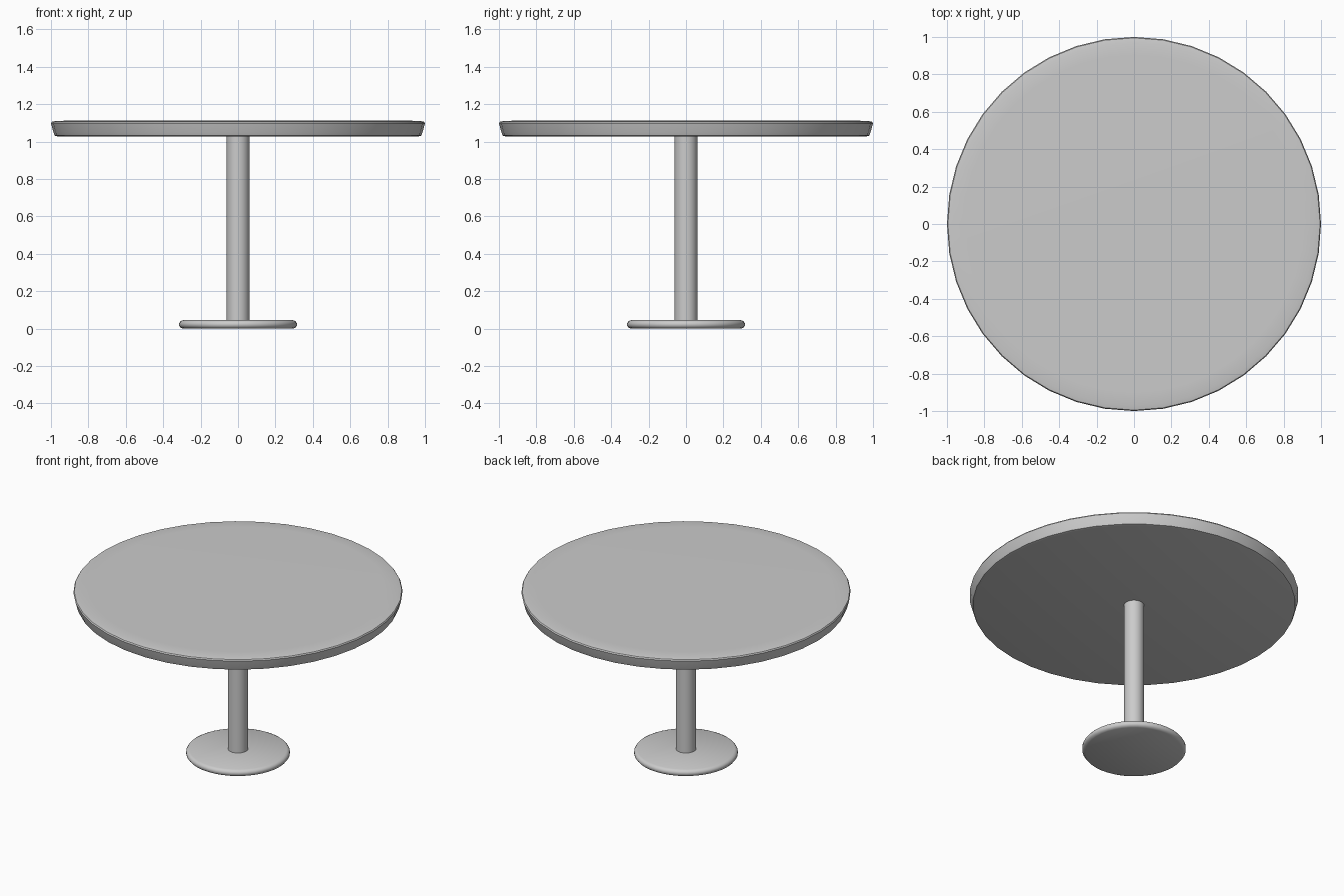
import bpy, bmesh, math

if "Cube" in bpy.data.objects:
    bpy.data.objects.remove(bpy.data.objects["Cube"])


def lathe(name, profile, sides, angle=40):
    """Revolve (radius, z) points around z and cap both ends."""
    bm = bmesh.new()
    rings = [[bm.verts.new((r * math.cos(2 * math.pi * i / sides),
                            r * math.sin(2 * math.pi * i / sides), z))
              for i in range(sides)] for r, z in profile]
    for a, b in zip(rings, rings[1:]):
        for i in range(sides):
            j = (i + 1) % sides
            bm.faces.new((a[i], a[j], b[j], b[i]))
    bm.faces.new(rings[0][::-1])
    bm.faces.new(rings[-1])
    mesh = bpy.data.meshes.new(name)
    bm.to_mesh(mesh)
    bm.free()
    obj = bpy.data.objects.new(name, mesh)
    bpy.context.collection.objects.link(obj)
    bpy.context.view_layer.objects.active = obj
    obj.select_set(True)
    bpy.ops.object.shade_smooth_by_angle(angle=math.radians(angle))
    obj.select_set(False)
    return obj


# round foot with a softly rounded rim
lathe("base_plate", [(0.295, 0.0), (0.308, 0.006), (0.315, 0.016),
                     (0.315, 0.029), (0.308, 0.039), (0.295, 0.045)], 40)

# straight central post
lathe("column", [(0.061, 0.04), (0.061, 1.035)], 32)

# table top, rim tapering inward towards the underside
lathe("table_top", [(0.965, 1.028), (0.98, 1.032), (0.987, 1.05), (1.0, 1.098),
                    (0.995, 1.106), (0.97, 1.111), (0.90, 1.112)], 40)
